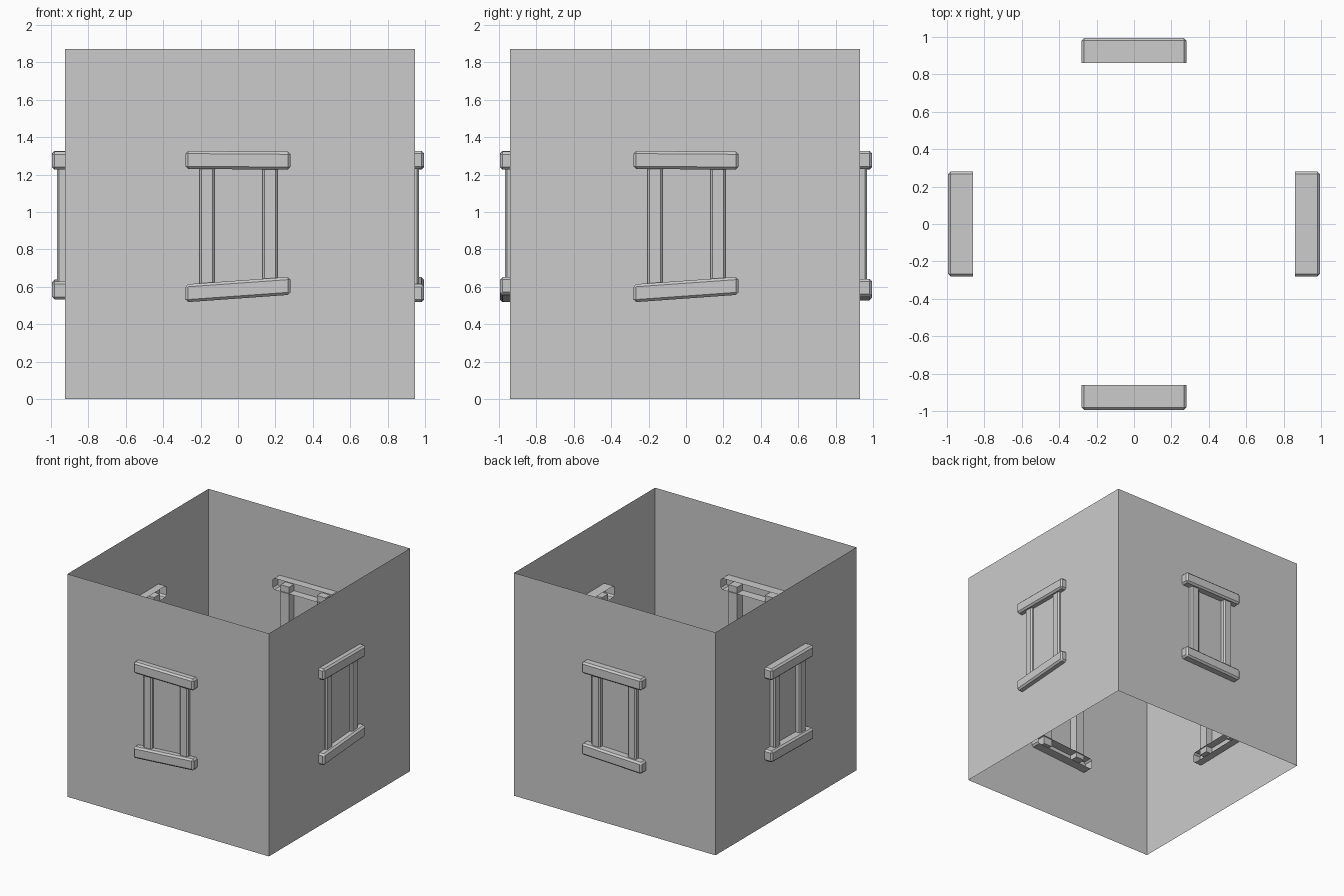
import bpy, bmesh
from math import pi
from mathutils import Matrix, Vector

cube = bpy.data.objects.get("Cube")
if cube:
    bpy.data.objects.remove(cube, do_unlink=True)

grey = bpy.data.materials.new("plain grey")
grey.use_nodes = True
grey.diffuse_color = (0.6, 0.6, 0.6, 1)
grey.node_tree.nodes["Principled BSDF"].inputs["Base Color"].default_value = (0.6, 0.6, 0.6, 1)


def add_object(name, bm, matrix=None):
    if matrix:
        bm.transform(matrix)
    bmesh.ops.recalc_face_normals(bm, faces=bm.faces)
    mesh = bpy.data.meshes.new(name)
    bm.to_mesh(mesh)
    bm.free()
    mesh.materials.append(grey)
    obj = bpy.data.objects.new(name, mesh)
    bpy.context.collection.objects.link(obj)
    return obj


def box(low, high):
    bm = bmesh.new()
    bmesh.ops.create_cube(bm, size=1)
    low, high = Vector(low), Vector(high)
    for v in bm.verts:
        v.co = Vector((low[i] + (v.co[i] + 0.5) * (high[i] - low[i]) for i in range(3)))
    return bm


def bevel(bm, edges, width):
    bmesh.ops.bevel(bm, geom=edges, offset=width, segments=1, affect='EDGES')


def beam(name, matrix, z, height, tilt):
    """Chamfered bar, open on the inner side, rising by tilt along its length."""
    back = -0.86
    bm = box((-0.28, -0.995, z), (0.28, back, z + height))
    inner = [f for f in bm.faces if all(v.co.y > back - 0.001 for v in f.verts)]
    bevel(bm, [e for e in bm.edges if not any(f in inner for f in e.link_faces)], 0.014)
    inner = [f for f in bm.faces if all(v.co.y > back - 0.001 for v in f.verts)]
    bmesh.ops.delete(bm, geom=inner, context='FACES_ONLY')
    for v in bm.verts:
        v.co.z += tilt * v.co.x / 0.56
    add_object(name, bm, matrix)


def post(name, matrix, x0, x1):
    bm = box((x0, -0.968, 0.58), (x1, -0.868, 1.28))
    bevel(bm, [e for e in bm.edges if all(v.co.y < -0.96 for v in e.verts)
               and abs(e.verts[0].co.z - e.verts[1].co.z) > 0.1], 0.011)
    add_object(name, bm, matrix)


# Four thin walls, open at top and bottom
walls = box((-0.925, -0.94, 0), (0.945, 0.93, 1.87))
caps = [f for f in walls.faces if abs(f.normal.z) > 0.5]
bmesh.ops.delete(walls, geom=caps, context='FACES_ONLY')
add_object("walls", walls)

# One window frame on each wall, with a crooked sill
sides = [("front", 0, 0.04), ("left", 1, 0.04), ("back", 2, -0.02), ("right", 3, -0.01)]
for side, turn, tilt in sides:
    matrix = Matrix.Rotation(turn * pi / 2, 4, 'Z')
    beam(side + "_lintel", matrix, 1.228, 0.096, -0.004)
    beam(side + "_sill", matrix, 0.537, 0.096, tilt)
    post(side + "_post_a", matrix, -0.205, -0.125)
    post(side + "_post_b", matrix, 0.132, 0.212)
